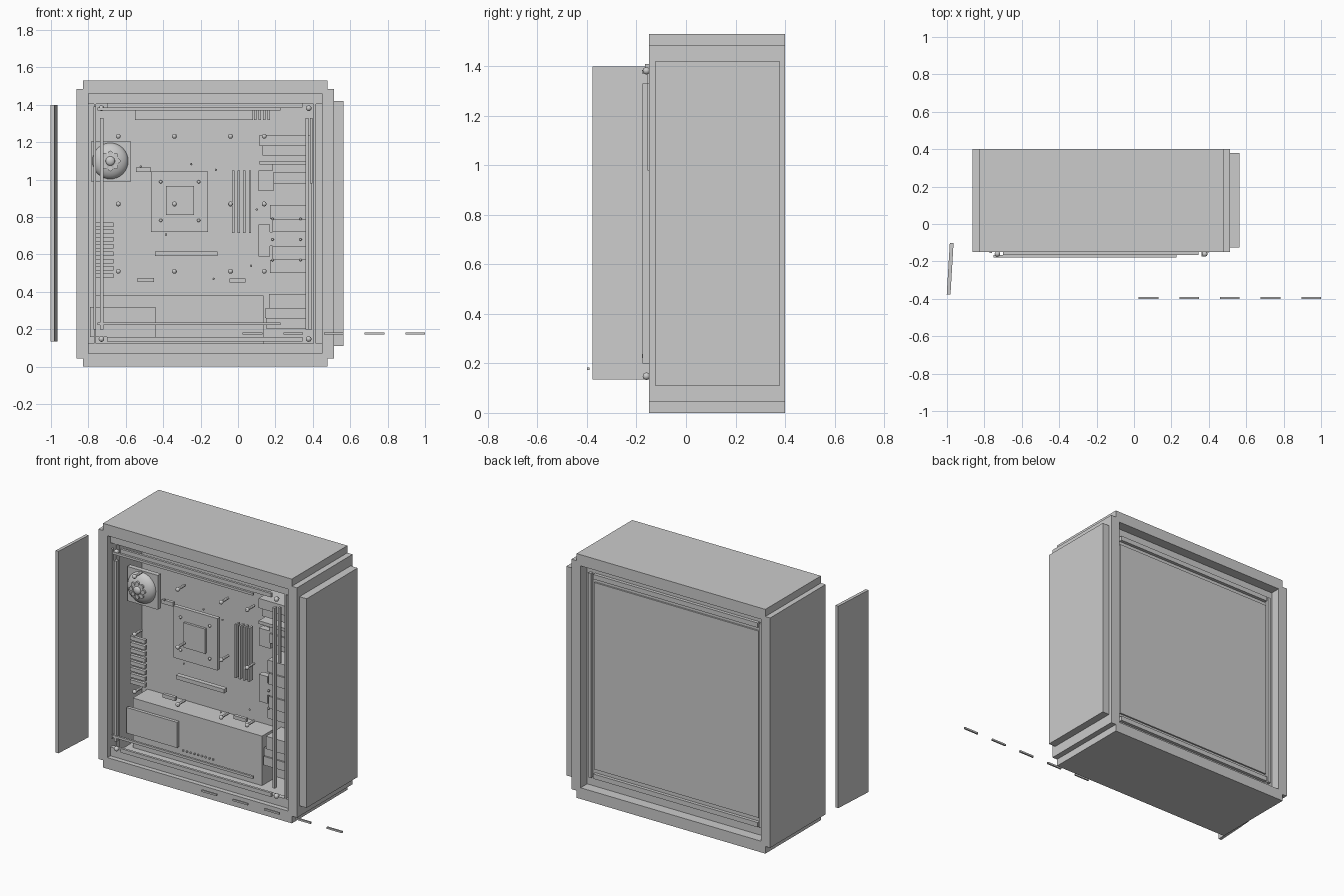
import bpy, bmesh, math

if "Cube" in bpy.data.objects:
    bpy.data.objects.remove(bpy.data.objects["Cube"])

def finish(name, bm):
    me = bpy.data.meshes.new(name)
    bm.to_mesh(me)
    bm.free()
    ob = bpy.data.objects.new(name, me)
    bpy.context.collection.objects.link(ob)
    return ob

def box(name, x0, x1, y0, y1, z0, z1):
    bm = bmesh.new()
    bmesh.ops.create_cube(bm, size=1)
    for v in bm.verts:
        v.co.x = x1 if v.co.x > 0 else x0
        v.co.y = y1 if v.co.y > 0 else y0
        v.co.z = z1 if v.co.z > 0 else z0
    return finish(name, bm)

def rod(name, x, z, r, y0, y1, sides=16):
    """Cylinder along y."""
    bpy.ops.mesh.primitive_cylinder_add(vertices=sides, radius=r, depth=y1 - y0,
        location=(x, (y0 + y1) / 2, z), rotation=(math.pi / 2, 0, 0))
    ob = bpy.context.object
    ob.name = name
    bpy.ops.object.shade_smooth_by_angle()

def ball(name, x, y, z, r, flat=1, seg=16):
    bm = bmesh.new()
    bmesh.ops.create_uvsphere(bm, u_segments=seg, v_segments=seg // 2, radius=r)
    ob = finish(name, bm)
    ob.location = (x, y, z)
    ob.scale.y = flat
    ob.data.shade_smooth()

def ring(name, outer, inner, y0, y1):
    """Extruded frame between two outlines with matching point counts."""
    bm = bmesh.new()
    loops = [[bm.verts.new((x, y, z)) for x, z in pts]
             for pts, y in ((outer, y0), (inner, y0), (inner, y1), (outer, y1))]
    n = len(outer)
    for a in range(4):
        p, q = loops[a], loops[(a + 1) % 4]
        for i in range(n):
            j = (i + 1) % n
            if (p[i].co - p[j].co).length + (q[i].co - q[j].co).length > 1e-6:
                bm.faces.new((p[i], p[j], q[j], q[i]))
    bmesh.ops.remove_doubles(bm, verts=bm.verts, dist=1e-5)
    bmesh.ops.recalc_face_normals(bm, faces=bm.faces)
    return finish(name, bm)

# Outer shell: stepped corners, open front and back
outer = [(-.83, 0), (.478, 0), (.478, .045), (.514, .045), (.514, 1.485), (.478, 1.485),
         (.478, 1.53), (-.83, 1.53), (-.83, 1.485), (-.863, 1.485), (-.863, .045), (-.83, .045)]
L, R, D, U = -.80, .45, .07, 1.46
inner = [(L, D), (R, D), (R, D), (R, D), (R, U), (R, U),
         (R, U), (L, U), (L, U), (L, U), (L, D), (L, D)]
ring("case_shell", outer, inner, -.15, .40)
box("front_panel", .514, .563, -.125, .38, .11, 1.42)
box("board_tray", L, R, .19, .21, D, U)

# Front ledges and thin inner posts
for z0, z1 in ((D, .125), (1.405, U)):
    box("front_ledge", L, R, -.12, -.09, z0, z1)
for x in (-.77, .405):
    box("front_inner_post", x, x + .012, -.12, -.09, .125, 1.405)

# Back wall, cover and cable rails
box("back_wall", L, R, .315, .335, D, U)
box("back_cover", -.745, .395, .335, .345, .18, 1.35)
for z in (.125, 1.375):
    box("back_rail", -.745, .395, .335, .355, z, z + .03)
for x in (-.775, .41):
    box("back_upright", x, x + .02, .335, .355, .125, 1.405)

# Detached side panel, slightly turned
side = box("side_panel", -.01, .01, -.138, .138, .135, 1.40)
side.location = (-.983, -.239, 0)
side.rotation_euler.z = -.06

# Row of detached clips
for i in range(5):
    x = .025 + i * .2175
    box("clip", x, x + .105, -.40, -.39, .173, .184)

# Rails and corner knobs across the front opening
for z in (1.385, .135):
    box("long_rail", -.70, .345, -.165, -.15, z, z + .025)
for z in (1.37, .222):
    box("short_rail", -.75, .228, -.178, -.165, z, z + .015)
box("left_upright_a", -.772, -.76, -.155, -.14, .20, 1.39)
box("left_upright_b", -.738, -.72, -.175, -.15, .20, 1.33)
box("right_upright_a", .36, .377, -.175, -.15, .20, 1.33)
box("right_upright_b", .386, .398, -.155, -.14, .98, 1.33)
for x in (-.73, .378):
    for z in (.148, 1.382):
        rod("corner_knob", x, z, .01, -.165, -.145)
        ball("corner_knob_cap", x, -.16, z, .015)

# Lower shroud with a cover plate and vent dots
box("lower_shroud", -.76, .135, .045, .19, D, .38)
box("shroud_plate", -.79, -.44, .025, .045, .16, .32)
for i in range(9):
    rod("vent_dot", -.41 + i * .026, .145, .006, .038, .048, 8)

# Fan with domed hub and petals
box("fan_plate", -.785, -.573, .025, .055, .99, 1.205)
ball("fan_dome", -.683, .03, 1.10, .097, .55, 32)
ball("fan_hub", -.683, -.022, 1.10, .025, .6)
for i in range(8):
    a = i * math.pi / 4
    rod("fan_petal", -.683 + .042 * math.cos(a), 1.10 + .042 * math.sin(a), .013, -.025, 0, 12)

# Expansion slot fins on the left
for i in range(8):
    z = .475 + i * .039
    box("slot_fin", -.77, -.665, .03, .05, z, z + .024)

# Processor block with four screws
box("processor_plate", -.465, -.16, .025, .05, .72, 1.045)
box("processor_lid", -.385, -.235, .01, .025, .81, .965)
for x in (-.413, -.21):
    for z in (.782, .988):
        ball("processor_screw", x, .02, z, .009, 1, 12)

# Memory sticks
for i in range(4):
    x = -.032 + i * .03
    box("memory_stick", x, x + .012, .01, .05, .715, 1.05)

# Board connectors and tiny parts
box("long_slot", -.445, -.11, .02, .05, .592, .617)
for x0, x1, z0, z1 in ((-.545, -.465, 1.04, 1.065), (-.537, -.45, .452, .475),
                       (-.045, .04, .45, .472)):
    box("connector", x0, x1, .02, .04, z0, z1)
for x, z in ((-.25, 1.083), (-.118, 1.053), (-.385, .707), (-.13, .47), (.07, .54),
             (.10, .84), (-.52, 1.07)):
    ball("small_part", x, .015, z, .006, 1, 8)

# Standoffs
for x in (-.64, -.34, -.04, .14):
    for z in (.51, .87, 1.232):
        rod("standoff", x, z, .008, -.12, -.04, 12)
        ball("standoff_cap", x, -.11, z, .013)

# Top strip and its fins
box("top_strip", -.55, .08, .03, .07, 1.32, 1.37)
for i in range(4):
    x = .085 + i * .024
    box("top_fin", x, x + .014, .03, .07, 1.32, 1.37)

# Drive bays on the right, stepped in width
bays = ((.115, 1.18, 1.24), (.13, 1.13, 1.18), (.115, 1.08, 1.10), (.185, 1.04, 1.08),
        (.19, .98, 1.04), (.17, .79, .865), (.185, .72, .79), (.17, .645, .72),
        (.185, .57, .645), (.17, .50, .57), (.165, .31, .39), (.145, .26, .31), (.15, .205, .26))
for i, (x, z0, z1) in enumerate(bays):
    box("drive_bay", x, .36, .04 + .01 * (i % 2), .19, z0, z1)
box("bay_connector_low", .11, .17, .05, .09, .59, .76)
box("bay_connector_high", .11, .19, .05, .09, .94, 1.05)
for x in (.185, .335):
    for z in (.57, .68, .79):
        ball("bay_screw", x, .04, z, .007, 1, 8)
box("bay_post", .36, .395, .03, .19, .20, 1.24)
